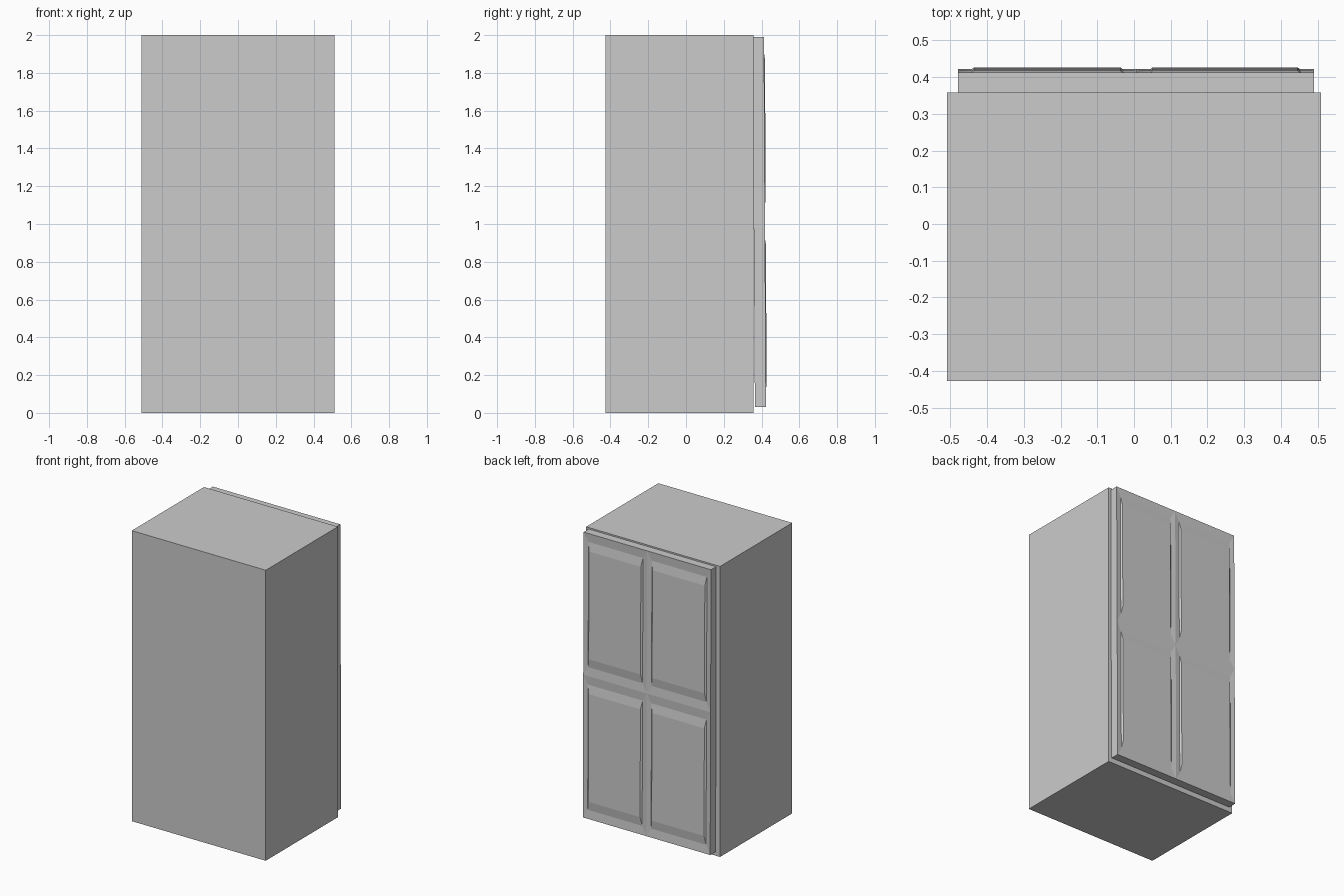
import bpy, bmesh

if "Cube" in bpy.data.objects:
    bpy.data.objects.remove(bpy.data.objects["Cube"])


def make_object(name, bm):
    bmesh.ops.remove_doubles(bm, verts=bm.verts, dist=1e-5)
    bmesh.ops.recalc_face_normals(bm, faces=bm.faces)
    mesh = bpy.data.meshes.new(name)
    bm.to_mesh(mesh)
    bm.free()
    obj = bpy.data.objects.new(name, mesh)
    bpy.context.collection.objects.link(obj)
    return obj


def front_y(z, raise_by=0.0):
    # outer surface of the slightly leaning door
    return 0.423 - 0.005 * z + raise_by


def back_y(z):
    return 0.365 - 0.0065 * z


def rect(bm, x0, x1, z0, z1, raise_by):
    return [bm.verts.new((x, front_y(z, raise_by), z))
            for x, z in ((x0, z0), (x1, z0), (x1, z1), (x0, z1))]


def bridge(bm, a, b):
    n = len(a)
    for i in range(n):
        j = (i + 1) % n
        bm.faces.new((a[i], a[j], b[j], b[i]))


# Cabinet body
bm = bmesh.new()
bmesh.ops.create_cube(bm, size=1)
for v in bm.verts:
    v.co.x *= 1.02
    v.co.y = -0.427 if v.co.y < 0 else 0.358
    v.co.z = 0.0 if v.co.z < 0 else 2.0
make_object("body", bm)

# Door: four quarters, each a sloped frame, groove and raised panel
bm = bmesh.new()
xs = (-0.48, 0.007, 0.49)
zs = (0.03, 1.01, 1.99)
for x0, x1 in zip(xs, xs[1:]):
    for z0, z1 in zip(zs, zs[1:]):
        rings = [rect(bm, x0 + dx, x1 - dx, z0 + dz, z1 - dz, up)
                 for dx, dz, up in ((0, 0, 0), (0.034, 0.06, -0.004),
                                    (0.044, 0.12, 0.0045))]
        bridge(bm, rings[0], rings[1])
        bridge(bm, rings[1], rings[2])
        bm.faces.new(rings[2])
bmesh.ops.remove_doubles(bm, verts=bm.verts, dist=1e-5)

# Door edges and back
border = [e for e in bm.edges if e.is_boundary]
walls = bmesh.ops.extrude_edge_only(bm, edges=border)["geom"]
for v in walls:
    if isinstance(v, bmesh.types.BMVert):
        v.co.y = back_y(v.co.z)
bmesh.ops.holes_fill(bm, edges=[e for e in bm.edges if e.is_boundary], sides=0)
make_object("door", bm)
